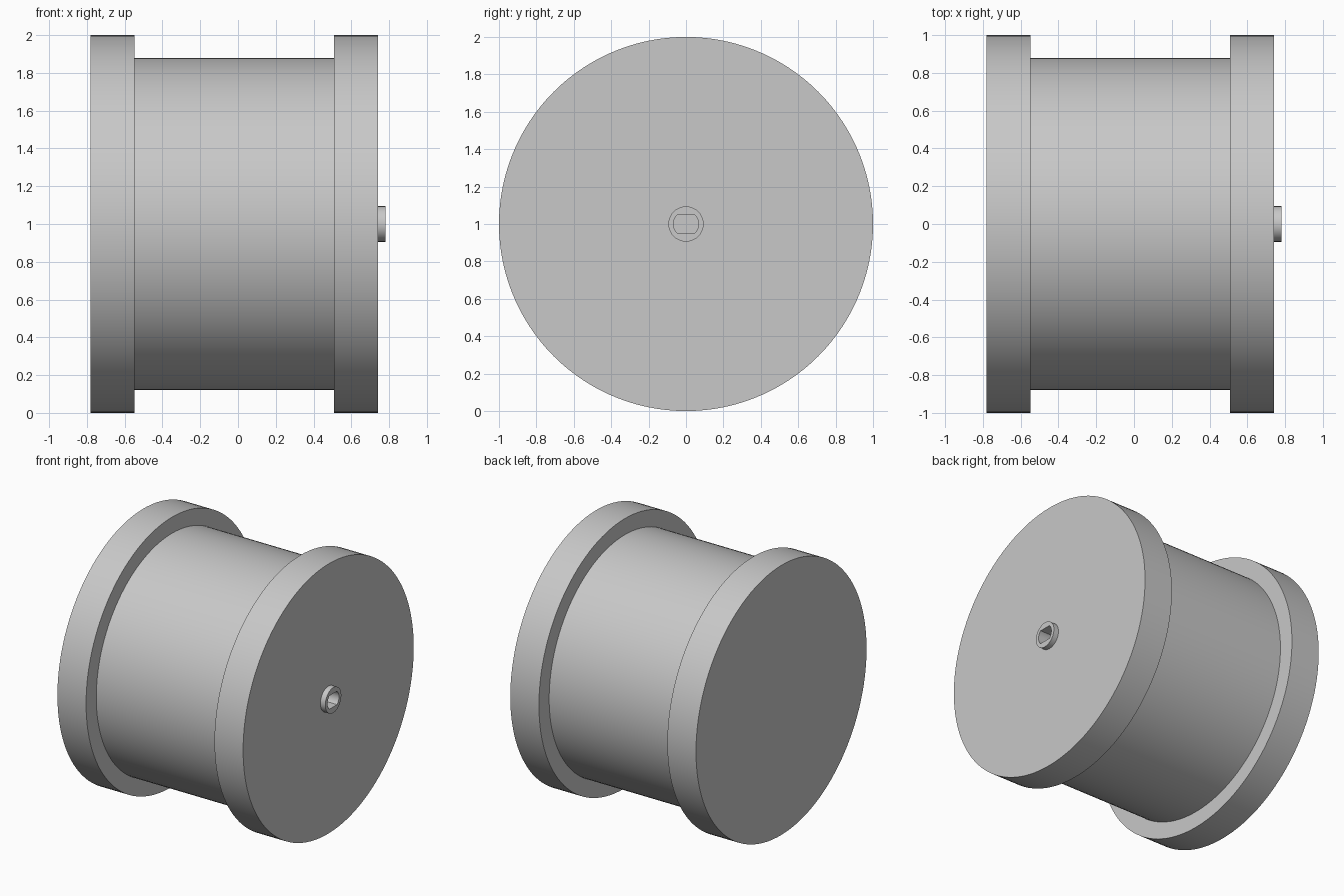
import bpy, bmesh, math

if "Cube" in bpy.data.objects:
    bpy.data.objects.remove(bpy.data.objects["Cube"])

SEGMENTS = 120
LEFT_END, RIGHT_END = -0.782, 0.742
FLANGE_WIDTH, FLANGE_RADIUS, BARREL_RADIUS = 0.235, 1.0, 0.88
HUB_END, HUB_RADIUS = 0.782, 0.094
BORE_RADIUS, BORE_DEPTH = 0.067, 0.2
BORE_FLAT = BORE_RADIUS * math.sin(math.radians(48))  # half height between the flats

grey = bpy.data.materials.new("light grey")
grey.use_nodes = True
colour = (0.58, 0.58, 0.58, 1)
grey.diffuse_color = colour
grey.node_tree.nodes["Principled BSDF"].inputs["Base Color"].default_value = colour


def ring(bm, x, radius, flat=9):
    """Circle of vertices around the x axis, cut off above and below at flat."""
    verts = []
    for i in range(SEGMENTS):
        a = math.tau * i / SEGMENTS
        z = max(-flat, min(flat, radius * math.sin(a)))
        verts.append(bm.verts.new((x, radius * math.cos(a), z + 1)))
    return verts


# Turned profile: left flange, barrel, right flange, hub, then into the bore
profile = [
    (LEFT_END, FLANGE_RADIUS),
    (LEFT_END + FLANGE_WIDTH, FLANGE_RADIUS),
    (LEFT_END + FLANGE_WIDTH, BARREL_RADIUS),
    (RIGHT_END - FLANGE_WIDTH, BARREL_RADIUS),
    (RIGHT_END - FLANGE_WIDTH, FLANGE_RADIUS),
    (RIGHT_END, FLANGE_RADIUS),
    (RIGHT_END, HUB_RADIUS),
    (HUB_END, HUB_RADIUS),
    (HUB_END, BORE_RADIUS, BORE_FLAT),
    (HUB_END - BORE_DEPTH, BORE_RADIUS, BORE_FLAT),
]
bm = bmesh.new()
rings = [ring(bm, *p) for p in profile]
for a, b in zip(rings, rings[1:]):
    for i in range(SEGMENTS):
        j = (i + 1) % SEGMENTS
        bm.faces.new((a[i], a[j], b[j], b[i]))

# Left end disc and floor of the bore
bm.faces.new(rings[0])
bm.faces.new(rings[-1])
bmesh.ops.recalc_face_normals(bm, faces=bm.faces)

mesh = bpy.data.meshes.new("spool")
bm.to_mesh(mesh)
bm.free()
mesh.materials.append(grey)
spool = bpy.data.objects.new("spool", mesh)
bpy.context.collection.objects.link(spool)
bpy.ops.object.select_all(action="DESELECT")
spool.select_set(True)
bpy.context.view_layer.objects.active = spool
bpy.ops.object.shade_smooth_by_angle(angle=math.radians(30))
